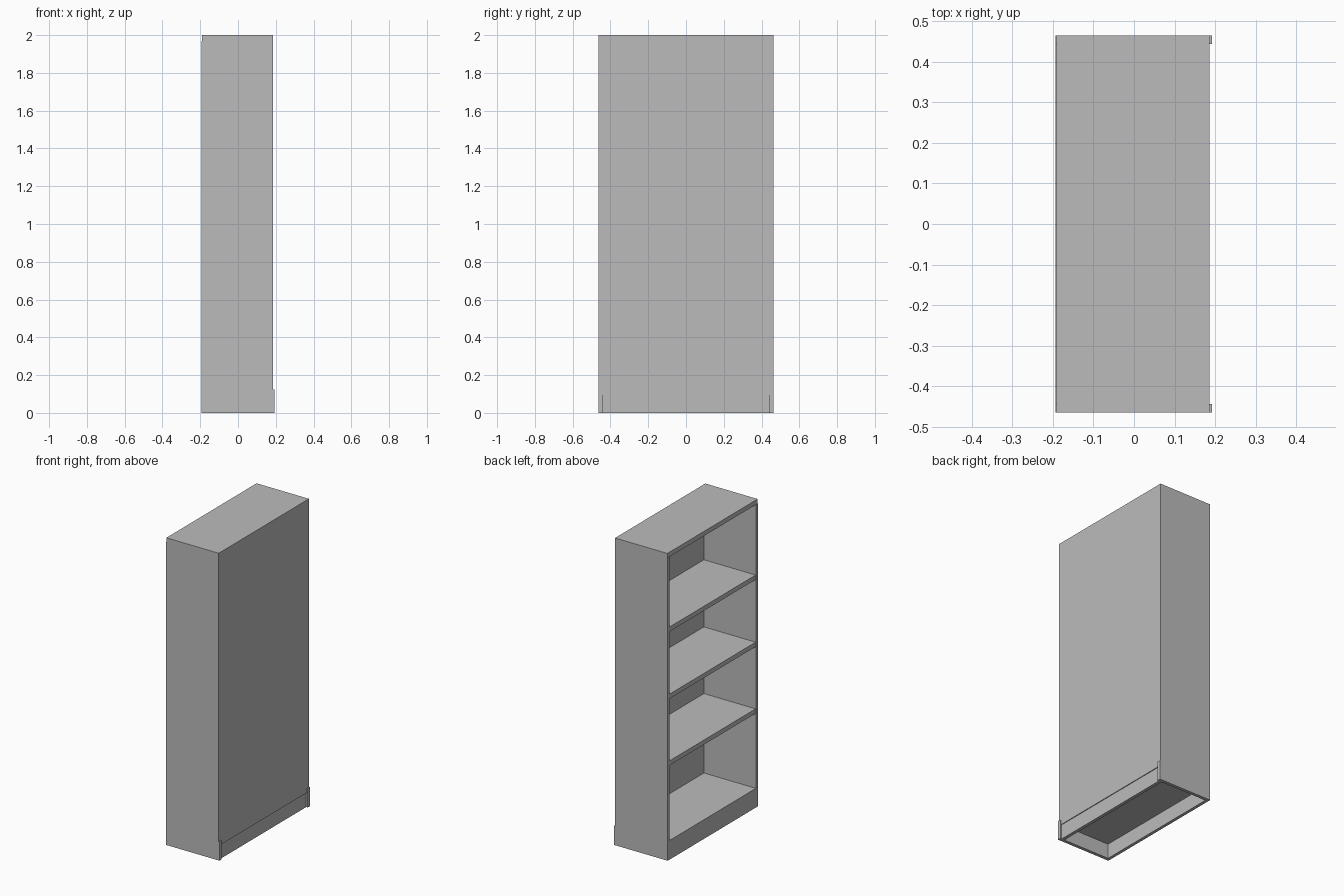
import bpy
from mathutils import Vector

default = bpy.data.objects.get("Cube")
if default:
    bpy.data.objects.remove(default, do_unlink=True)

grey = bpy.data.materials.new("plain grey")
grey.use_nodes = True
grey.diffuse_color = (0.5, 0.5, 0.5, 1)
grey.node_tree.nodes["Principled BSDF"].inputs["Base Color"].default_value = (0.5, 0.5, 0.5, 1)


def board(name, low, high):
    """Add a box-shaped board between two opposite corners."""
    low, high = Vector(low), Vector(high)
    bpy.ops.mesh.primitive_cube_add(size=1, location=(low + high) / 2)
    obj = bpy.context.object
    obj.name = name
    for v in obj.data.vertices:
        v.co *= high - low
    obj.data.materials.append(grey)
    return obj


FRONT, BACK = -0.193, 0.186      # open side and closed side along x
WIDE, SIDE = 0.464, 0.021        # half width, side board thickness
BASE, THICK = 0.125, 0.03        # plinth height, shelf thickness
INNER = WIDE - SIDE

# Mirrored side panels and plinth ends; the plinth ends pass the back slightly
for label, s in (("right", -1), ("left", 1)):
    y0, y1 = sorted((s * INNER, s * WIDE))
    board(label + "_side_panel", (FRONT, y0, BASE), (BACK, y1, 2 - THICK))
    board(label + "_plinth_end", (FRONT + 0.02, y0, 0), (0.192, y1, BASE))

# Top and thin back panel
board("top_panel", (FRONT + 0.002, -WIDE, 2 - THICK), (BACK, WIDE, 2))
board("back_panel", (BACK - 0.005, -INNER, BASE - THICK), (BACK, INNER, 2 - THICK))

# Plinth boards, open underneath
board("plinth_front", (FRONT, -WIDE, 0), (FRONT + 0.02, WIDE, BASE))
board("plinth_back", (BACK - 0.026, -INNER, 0), (BACK - 0.005, INNER, BASE - THICK))

# Bottom board and shelves, given by the height of their upper face
board("bottom_board", (FRONT + 0.02, -INNER, BASE - THICK), (BACK - 0.005, INNER, BASE))
for i, z in enumerate((0.642, 1.076, 1.513)):
    board(f"shelf_{i + 1}", (FRONT + 0.002, -INNER, z - THICK), (BACK - 0.005, INNER, z))
